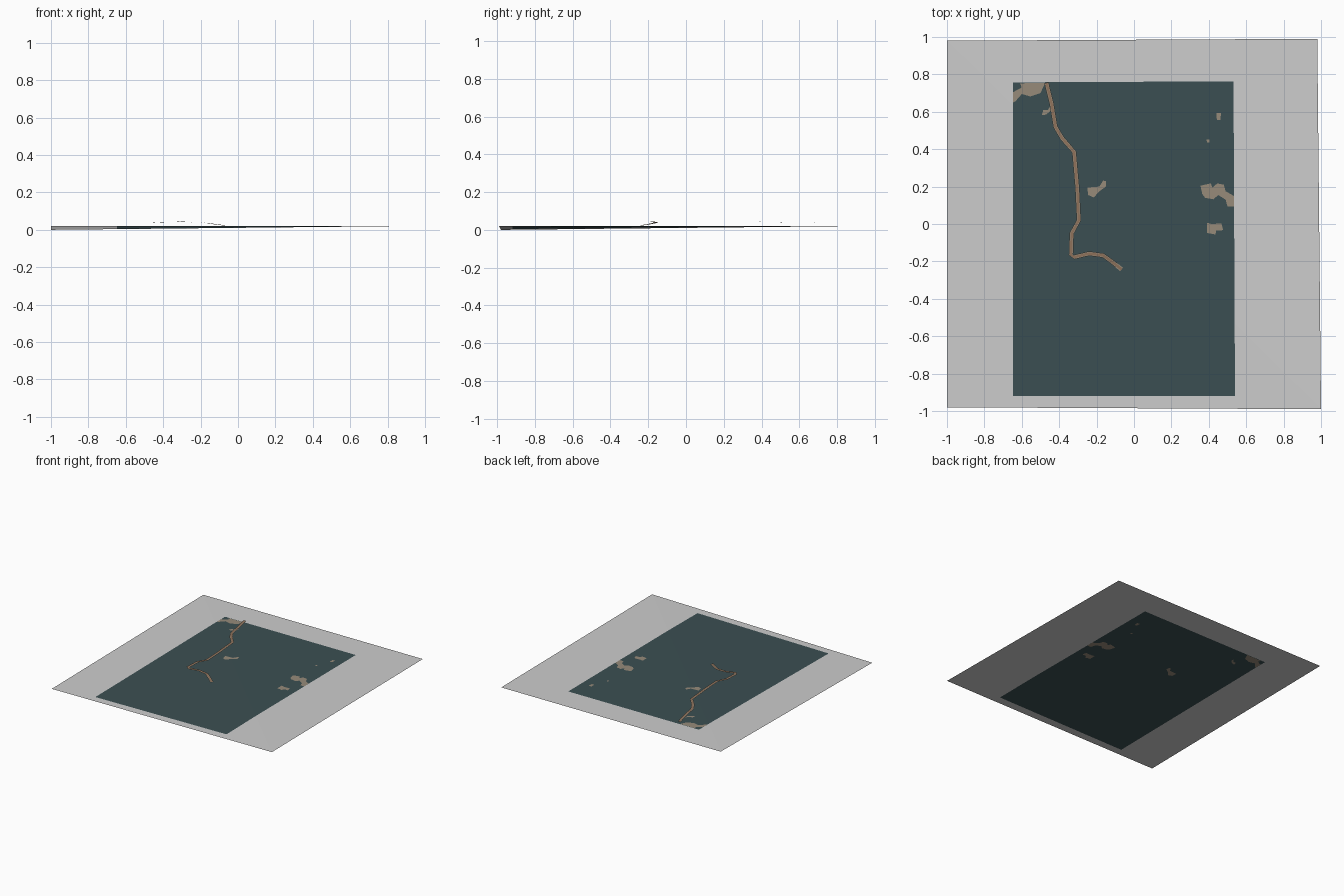
import bpy
from mathutils import Vector
from mathutils.geometry import delaunay_2d_cdt

if "Cube" in bpy.data.objects:
    bpy.data.objects.remove(bpy.data.objects["Cube"])


def material(name, rgb):
    m = bpy.data.materials.new(name)
    m.diffuse_color = (*rgb, 1)
    m.use_nodes = True
    m.node_tree.nodes["Principled BSDF"].inputs["Base Color"].default_value = m.diffuse_color
    return m


GREY = material("light grey", (0.61, 0.61, 0.61))
TEAL = material("dark teal", (0.044, 0.078, 0.085))
TAN = material("sandy tan", (0.31, 0.26, 0.195))
BROWN = material("path brown", (0.28, 0.17, 0.105))


def make(name, verts, faces, mat):
    used = sorted({i for f in faces for i in f})
    remap = {v: i for i, v in enumerate(used)}
    me = bpy.data.meshes.new(name)
    me.from_pydata([verts[i] for i in used], [], [[remap[i] for i in f] for f in faces])
    me.materials.append(mat)
    ob = bpy.data.objects.new(name, me)
    bpy.context.collection.objects.link(ob)
    return ob


def ground_z(x, y):
    # flat sheet whose front left corner dips below a diagonal fold
    s = 1.97 * (x + 1) + 2 * (y - 0.98)
    return 0.021 * (1 + min(0, s) / 3.92)


def inside(p, poly):
    hit = False
    for (ax, ay), (bx, by) in zip(poly, poly[1:] + poly[:1]):
        if (ay > p.y) != (by > p.y) and p.x < (bx - ax) * (p.y - ay) / (by - ay) + ax:
            hit = not hit
    return hit


# Outlines of the flat sheet
base = [(-1, -0.98), (1, -0.99), (0.98, 0.99), (-1, 0.98)]
field = [(-0.647, -0.92), (0.54, -0.92), (0.532, 0.763), (-0.647, 0.757)]
patches = [
    # back left corner
    [(-.646, .65), (-.646, .705), (-.60, .73), (-.61, .752), (-.475, .755), (-.50, .70),
     (-.555, .682), (-.60, .695), (-.635, .655)],
    # beside the path
    [(-.44, .64), (-.44, .61), (-.47, .585), (-.493, .582), (-.485, .61), (-.46, .61)],
    # middle
    [(-.25, .195), (-.185, .20), (-.165, .232), (-.15, .23), (-.15, .20), (-.185, .175),
     (-.215, .142), (-.245, .155)],
    # right edge
    [(.355, .205), (.41, .217), (.42, .195), (.445, .217), (.48, .21), (.49, .175),
     (.534, .15), (.535, .093), (.50, .093), (.49, .13), (.45, .155), (.425, .132),
     (.38, .14), (.365, .16)],
    # right, lower
    [(.39, .007), (.415, 0), (.468, .003), (.477, -.033), (.44, -.035), (.435, -.056),
     (.39, -.048)],
    # small specks
    [(.44, .595), (.465, .592), (.462, .557), (.443, .557)],
    [(.388, .452), (.405, .452), (.403, .435), (.39, .437)],
]

# Cut the sheet exactly along every outline, then share out the faces
points, edges = [], []
for poly in [base, field] + patches:
    n, k = len(points), len(poly)
    points += [Vector(p) for p in poly]
    edges += [(n + i, n + (i + 1) % k) for i in range(k)]
edges.append((3, 1))  # diagonal fold
pts, _, tris, *_ = delaunay_2d_cdt(points, edges, [], 0, 1e-5)
groups = {"ground": [], "field": [], "bare_patches": []}
for t in tris:
    c = sum((pts[i] for i in t), Vector((0, 0))) / 3
    if any(inside(c, p) for p in patches):
        groups["bare_patches"].append(t)
    else:
        groups["field" if inside(c, field) else "ground"].append(t)
sheet = [(p.x, p.y, ground_z(p.x, p.y)) for p in pts]
for (name, faces), mat in zip(groups.items(), (GREY, TEAL, TAN)):
    make(name, sheet, faces, mat)

# Raised winding path: tan ribbon with a brown centre strip
path = [Vector(p) for p in [
    (-.468, .755, .038), (-.44, .64, .040), (-.42, .52, .040), (-.385, .46, .041),
    (-.32, .385, .042), (-.303, .19, .043), (-.295, .02, .043), (-.333, -.05, .044),
    (-.337, -.165, .044), (-.32, -.177, .043), (-.24, -.158, .040), (-.165, -.168, .036),
    (-.12, -.20, .029), (-.066, -.243, .0225)]]


def ribbon(name, width, lift, mat):
    verts = []
    for i, p in enumerate(path):
        d = path[min(i + 1, len(path) - 1)] - path[max(i - 1, 0)]
        side = Vector((-d.y, d.x, 0)).normalized() * width / 2
        up = Vector((0, 0, lift))
        verts += [p - side + up, p + side + up]
    make(name, verts, [(2 * i, 2 * i + 2, 2 * i + 3, 2 * i + 1)
                       for i in range(len(path) - 1)], mat)


ribbon("path_border", 0.024, 0, TAN)
ribbon("path_centre", 0.013, 0.001, BROWN)
